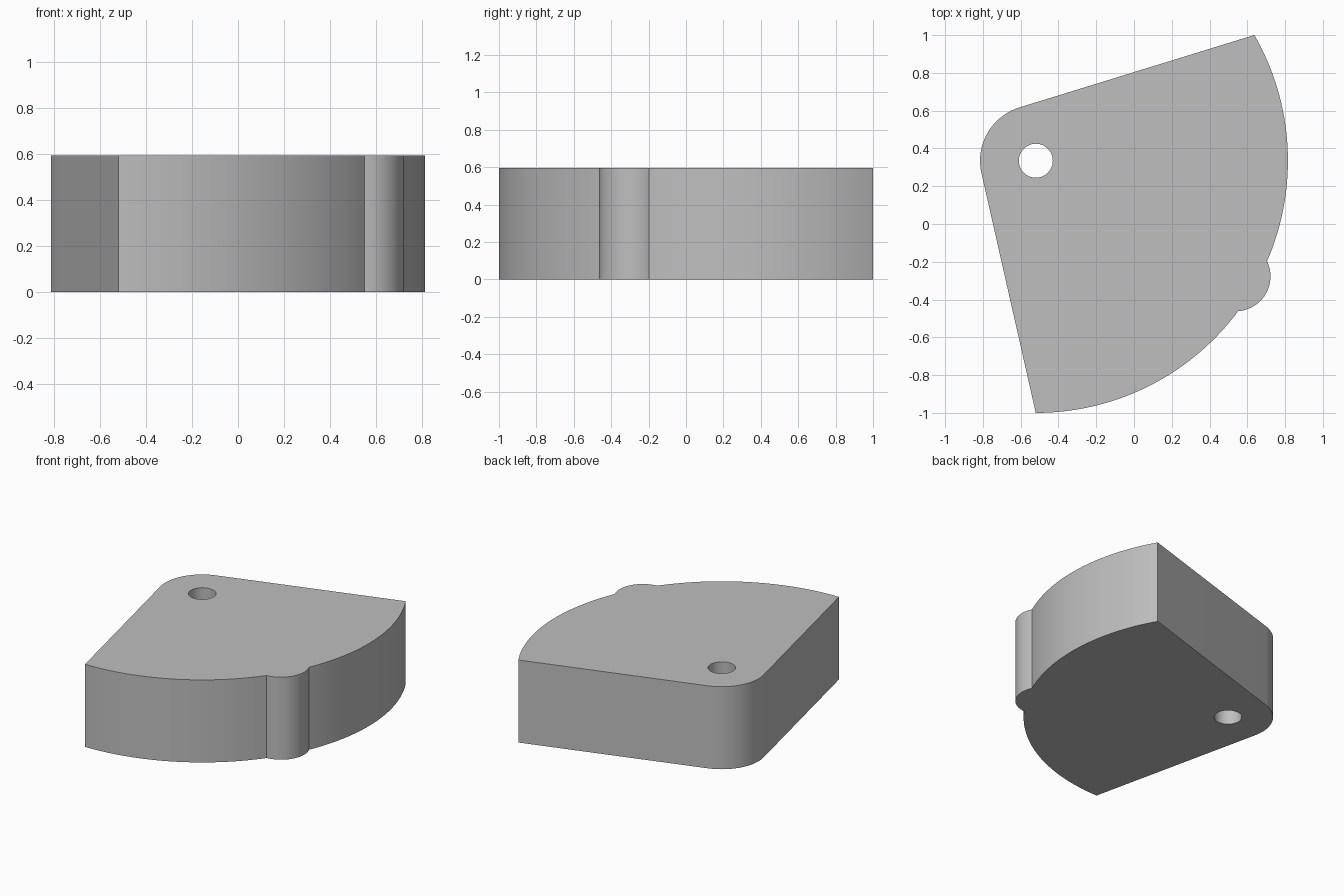
import bpy, bmesh
from math import cos, sin, acos, atan2, radians, pi
from mathutils import Vector

if "Cube" in bpy.data.objects:
    bpy.data.objects.remove(bpy.data.objects["Cube"])

HEIGHT = 0.595
PIVOT = Vector((-0.52, 0.335))
OUTER, CORNER, HOLE = 1.335, 0.295, 0.09
START, END = radians(-90), radians(29.9)
BUMP_DIST, BUMP = 1.222, 0.185


def arc(centre, radius, a, b, steps):
    """Points along an arc from angle a to angle b, both ends included."""
    angles = [a + (b - a) * i / steps for i in range(steps + 1)]
    return [centre + radius * Vector((cos(t), sin(t))) for t in angles]


def angle_from(centre, point):
    d = point - centre
    return atan2(d.y, d.x)


# Sector outline: curved rim, round bump in its middle, rounded pivot corner
mid = (START + END) / 2
half = acos((OUTER**2 + BUMP_DIST**2 - BUMP**2) / (2 * OUTER * BUMP_DIST))
bump_centre = PIVOT + BUMP_DIST * Vector((cos(mid), sin(mid)))
rim_low = arc(PIVOT, OUTER, START, mid - half, 32)
rim_high = arc(PIVOT, OUTER, mid + half, END, 32)
bump = arc(bump_centre, BUMP, angle_from(bump_centre, rim_low[-1]),
           angle_from(bump_centre, rim_high[0]), 24)
tangent = acos(CORNER / OUTER)
corner = arc(PIVOT, CORNER, END + tangent, START + 2 * pi - tangent, 20)
outline = rim_low + bump[1:-1] + rim_high + corner
hole = arc(PIVOT, HOLE, 0, 2 * pi, 48)[:-1]

# Fill the outline around the hole, then raise it into a solid
bm = bmesh.new()
edges = []
for loop in (outline, hole):
    verts = [bm.verts.new((p.x, p.y, 0)) for p in loop]
    edges += [bm.edges.new((v, verts[i - 1])) for i, v in enumerate(verts)]
bmesh.ops.triangle_fill(bm, edges=edges, use_beauty=True, normal=(0, 0, 1))
raised = bmesh.ops.extrude_face_region(bm, geom=bm.faces[:], use_keep_orig=True)
top = [g for g in raised["geom"] if isinstance(g, bmesh.types.BMVert)]
bmesh.ops.translate(bm, verts=top, vec=(0, 0, HEIGHT))
bmesh.ops.recalc_face_normals(bm, faces=bm.faces[:])
mesh = bpy.data.meshes.new("sector_block")
bm.to_mesh(mesh)
bm.free()

# Plain grey material
grey = bpy.data.materials.new("grey")
grey.use_nodes = True
colour = (0.52, 0.52, 0.52, 1)
grey.diffuse_color = colour
grey.node_tree.nodes["Principled BSDF"].inputs["Base Color"].default_value = colour
mesh.materials.append(grey)

block = bpy.data.objects.new("sector_block", mesh)
bpy.context.collection.objects.link(block)
bpy.ops.object.select_all(action="DESELECT")
block.select_set(True)
bpy.context.view_layer.objects.active = block
bpy.ops.object.shade_smooth_by_angle(angle=radians(25))
